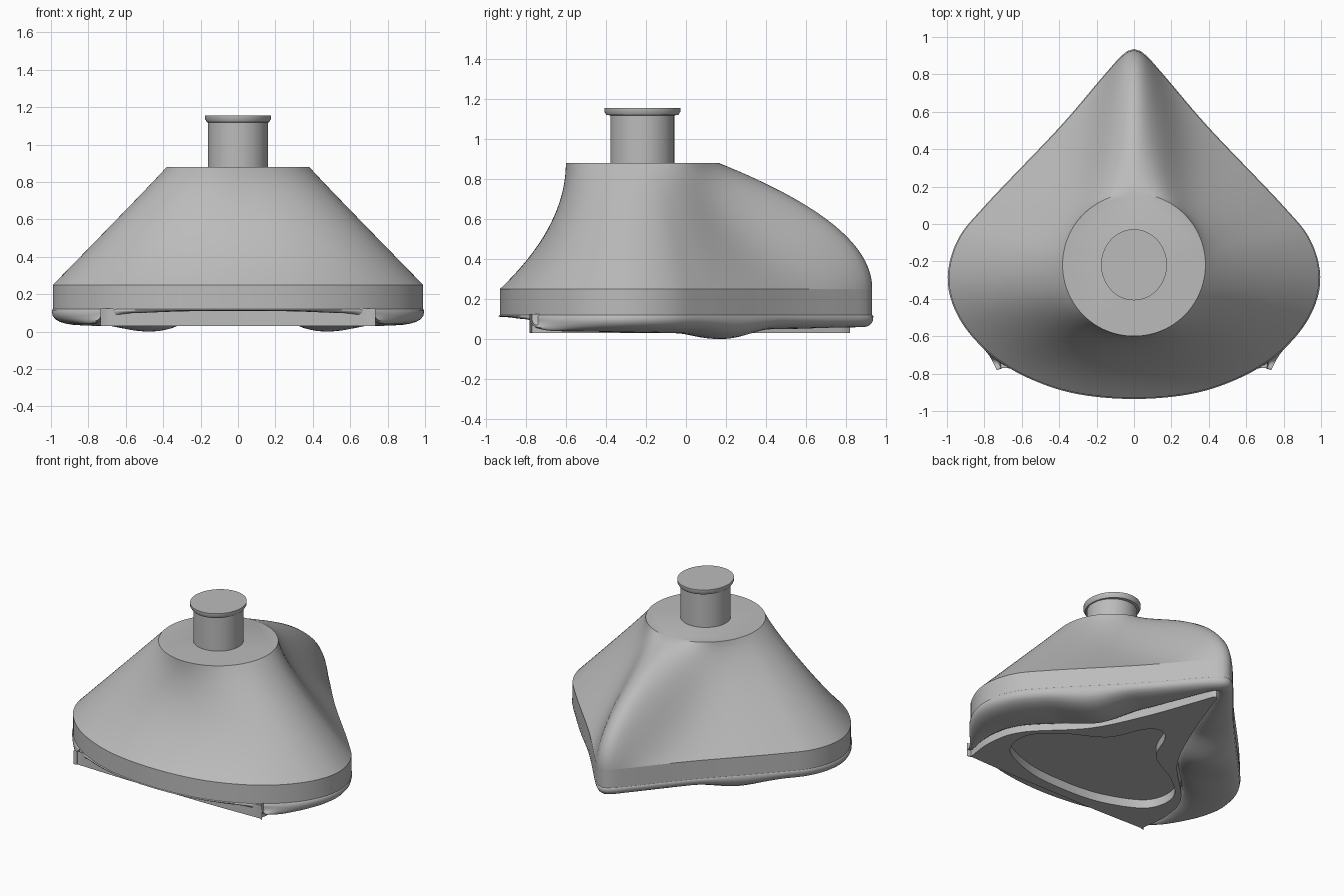
import bpy, bmesh, math
from mathutils import Vector

cube = bpy.data.objects.get("Cube")
if cube:
    bpy.data.objects.remove(cube)

HALF = 80  # steps along one half of each outline

grey = bpy.data.materials.new("mask_grey")
grey.use_nodes = True
colour = (0.5, 0.5, 0.5, 1)
grey.diffuse_color = colour
grey.node_tree.nodes["Principled BSDF"].inputs["Base Color"].default_value = colour


def outline(points):
    """Smooth closed outline, evenly spaced, mirrored in x; runs from back to front and round."""
    pts = [Vector(p) for p in points]
    flip = lambda p: Vector((-p.x, p.y))
    ctrl = [flip(pts[1])] + pts + [flip(pts[-2])]
    dense = []
    for a, b, c, d in zip(ctrl, ctrl[1:], ctrl[2:], ctrl[3:]):
        for i in range(30):
            t = i / 30
            dense.append(0.5 * (2 * b + (c - a) * t + (2 * a - 5 * b + 4 * c - d) * t * t
                                + (3 * b - a - 3 * c + d) * t ** 3))
    dense.append(pts[-1])
    run = [0.0]
    for p, q in zip(dense, dense[1:]):
        run.append(run[-1] + (q - p).length)
    half, k = [], 0
    for i in range(HALF + 1):
        goal = run[-1] * i / HALF
        while k < len(run) - 2 and run[k + 1] < goal:
            k += 1
        step = max(run[k + 1] - run[k], 1e-6)
        half.append(dense[k].lerp(dense[k + 1], min(1, (goal - run[k]) / step)))
    return half + [flip(p) for p in half[-2:0:-1]]


def loft(name, rings, cap_start=False, cap_end=False, angle=35):
    bm = bmesh.new()
    loops = [[bm.verts.new(p) for p in ring] for ring in rings]
    n = len(loops[0])
    for a, b in zip(loops, loops[1:]):
        for i in range(n):
            j = (i + 1) % n
            bm.faces.new((a[i], a[j], b[j], b[i]))
    if cap_start:
        bm.faces.new(loops[0])
    if cap_end:
        bm.faces.new(loops[-1])
    bmesh.ops.recalc_face_normals(bm, faces=bm.faces)
    mesh = bpy.data.meshes.new(name)
    bm.to_mesh(mesh)
    bm.free()
    mesh.materials.append(grey)
    ob = bpy.data.objects.new(name, mesh)
    bpy.context.collection.objects.link(ob)
    bpy.ops.object.select_all(action='DESELECT')
    ob.select_set(True)
    bpy.context.view_layer.objects.active = ob
    bpy.ops.object.shade_smooth_by_angle(angle=math.radians(angle))
    return ob


def flat(points, z):
    return [(p.x, p.y, z) for p in points]


def smooth(t):
    t = max(0, min(1, t))
    return t * t * (3 - 2 * t)


def bell(u, centre, width):
    return math.exp(-((u - centre) / width) ** 2)


rim = outline([(0, .93), (.06, .9), (.16, .79), (.4, .51), (.79, .1), (.94, -.09),
               (.99, -.3), (.93, -.5), (.78, -.68), (.58, -.81), (.32, -.9), (0, -.93)])
COUNT = len(rim)
half_u = [min(i, COUNT - i) / HALF for i in range(COUNT)]
top_circle = [Vector((.382 * math.sin(math.pi * i / HALF), -.218 + .382 * math.cos(math.pi * i / HALF)))
              for i in range(COUNT)]


# Shell: ridge bulges at the back, hollows beside it, front sweeps up
def blend(u, t):
    ridge = bell(u, 0, .11)
    hollow = (1 - ridge) * bell(u, .25, .14)
    front = smooth((u - .6) / .4)
    rest = 1 - ridge - hollow - front * (1 - ridge - hollow)
    return (ridge * t ** 2.05 + hollow * (1 - (1 - t) ** 1.4)
            + (1 - ridge - hollow - rest) * (1 - (1 - t) ** 2) + rest * t)


shell_rings = []
for k in range(33):
    t = k / 32
    shell_rings.append([(*rim[i].lerp(top_circle[i], blend(half_u[i], t)), .25 + .63 * t)
                        for i in range(COUNT)])
loft("mask_shell", shell_rings, cap_end=True)

# Straight band round the shell
loft("rim_band", [flat(rim, .25), flat(rim, .115)])

# Soft face seal: its underside waves and dips beside the nose
wave = [(-.93, .11), (-.82, .1), (-.6, .04), (.05, .03), (.27, 0), (.5, .05), (.93, .06)]


def seal_height(y):
    for (y0, z0), (y1, z1) in zip(wave, wave[1:]):
        if y <= y1:
            return z0 + (z1 - z0) * smooth((y - y0) / (y1 - y0))
    return wave[-1][1]


plate = outline([(0, .82), (.06, .68), (.18, .36), (.36, 0), (.66, -.32), (.73, -.55),
                 (.71, -.77), (.71, -.77), (.35, -.78), (0, -.78)])
low = [seal_height(p.y) for p in rim]
seal_rings = [flat(rim, .12)]
for k in range(13):
    a = math.pi * k / 12
    inward = .4 * (1 - math.cos(a))
    ring = []
    for i in range(COUNT):
        edge = rim[i] * 1.006
        p = edge.lerp(plate[i], inward * 1.25)
        ring.append((p.x, p.y, .115 + (low[i] - .115) * math.sin(a) ** .7))
    seal_rings.append(ring)
loft("face_seal", seal_rings, angle=60)

# Flat base plate with a recessed face opening
opening = outline([(0, .26), (.09, .2), (.2, -.02), (.45, -.17), (.61, -.34), (.57, -.55),
                   (.3, -.68), (0, -.71)])
loft("base_plate", [flat(plate, .125), flat(plate, .03), flat(opening, .03), flat(opening, .09)],
     cap_end=True)

# Breathing port with a flared flange
port_profile = [(.16, .16, .87), (.16, .16, 1.118), (.166, .18, 1.12), (.176, .19, 1.137), (.176, .19, 1.155)]
port_rings = []
for rx, ry, z in port_profile:
    port_rings.append([(rx * math.cos(a), -.218 + ry * math.sin(a), z)
                       for a in (2 * math.pi * i / 64 for i in range(64))])
loft("breathing_port", port_rings, cap_end=True)
